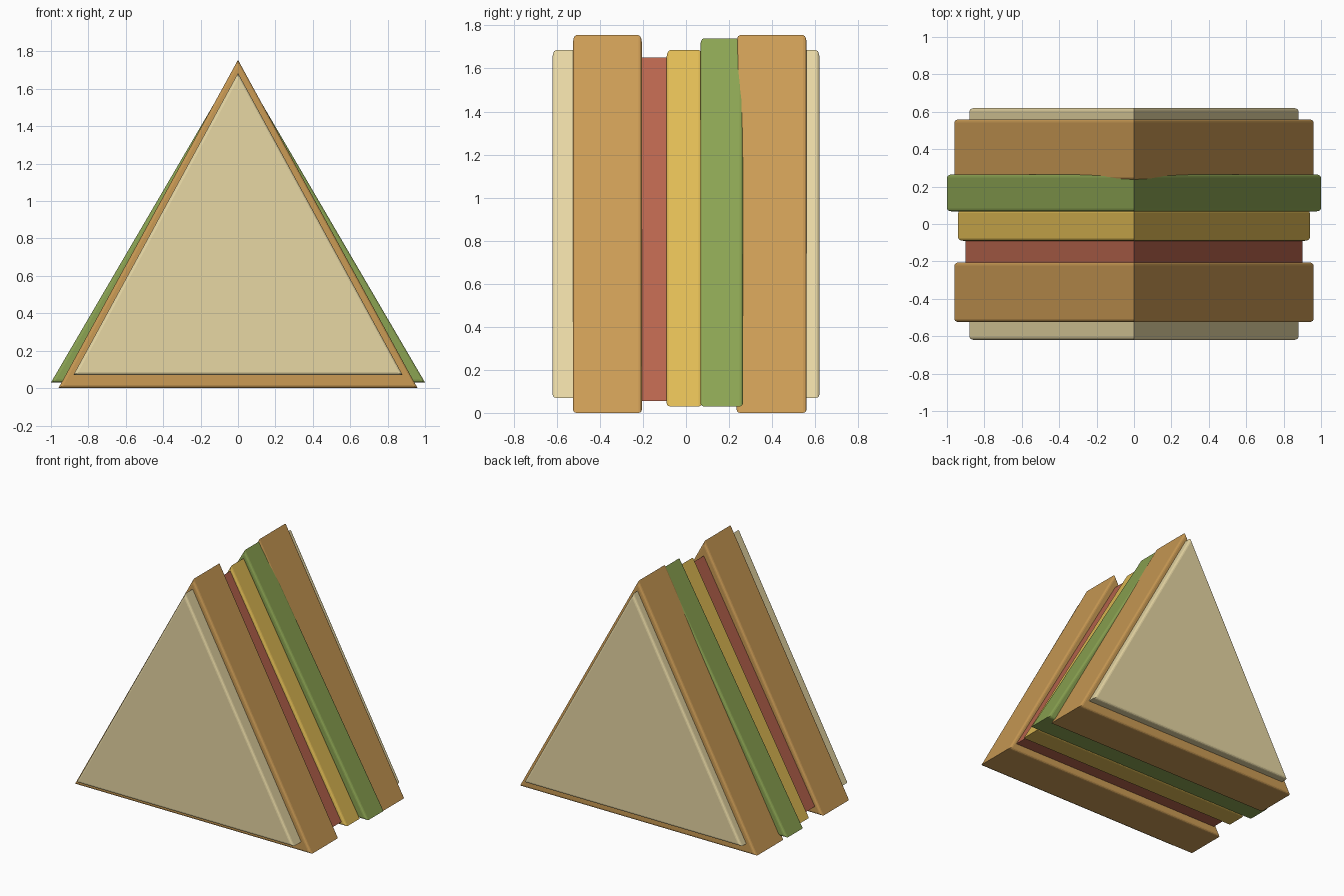
import bpy, bmesh

if "Cube" in bpy.data.objects:
    bpy.data.objects.remove(bpy.data.objects["Cube"])


def material(name, rgb):
    m = bpy.data.materials.new(name)
    m.diffuse_color = (*rgb, 1)
    m.use_nodes = True
    m.node_tree.nodes["Principled BSDF"].inputs["Base Color"].default_value = m.diffuse_color
    return m


def wedge(name, mat, half, z0, z1, y0, y1, bevel=0.016):
    """Triangular slab lying between y0 and y1 with rounded face rims."""
    bm = bmesh.new()
    front = [bm.verts.new((x, y0, z)) for x, z in ((-half, z0), (half, z0), (0, z1))]
    face = bm.faces.new(front)
    ext = bmesh.ops.extrude_face_region(bm, geom=[face], use_keep_orig=True)
    moved = [v for v in ext["geom"] if isinstance(v, bmesh.types.BMVert)]
    bmesh.ops.translate(bm, verts=moved, vec=(0, y1 - y0, 0))
    bmesh.ops.recalc_face_normals(bm, faces=bm.faces)
    if bevel:
        rims = [e for e in bm.edges if abs(e.verts[0].co.y - e.verts[1].co.y) < 1e-5]
        bmesh.ops.bevel(bm, geom=rims, offset=bevel, segments=3, profile=0.5,
                        affect='EDGES', clamp_overlap=True)
    mesh = bpy.data.meshes.new(name)
    bm.to_mesh(mesh)
    bm.free()
    mesh.materials.append(mat)
    ob = bpy.data.objects.new(name, mesh)
    bpy.context.collection.objects.link(ob)
    return ob


crust = material("crust", (0.60, 0.33, 0.09))
crumb = material("crumb", (0.80, 0.68, 0.37))
ham = material("ham", (0.48, 0.13, 0.075))
cheese = material("cheese", (0.75, 0.50, 0.09))
leaf = material("leaf", (0.26, 0.37, 0.085))

# Bread slices: crust body plus a pale crumb panel on the outside
wedge("front_crust", crust, 0.96, 0, 1.755, -0.525, -0.205)
wedge("front_crumb", crumb, 0.88, 0.07, 1.685, -0.62, -0.50)
wedge("back_crust", crust, 0.96, 0, 1.755, 0.235, 0.56)
wedge("back_crumb", crumb, 0.88, 0.07, 1.685, 0.54, 0.62)

# Fillings
wedge("ham", ham, 0.90, 0.055, 1.65, -0.22, -0.08, 0)
wedge("cheese", cheese, 0.94, 0.03, 1.685, -0.09, 0.075)
wedge("lettuce", leaf, 1.0, 0.03, 1.74, 0.067, 0.265)
